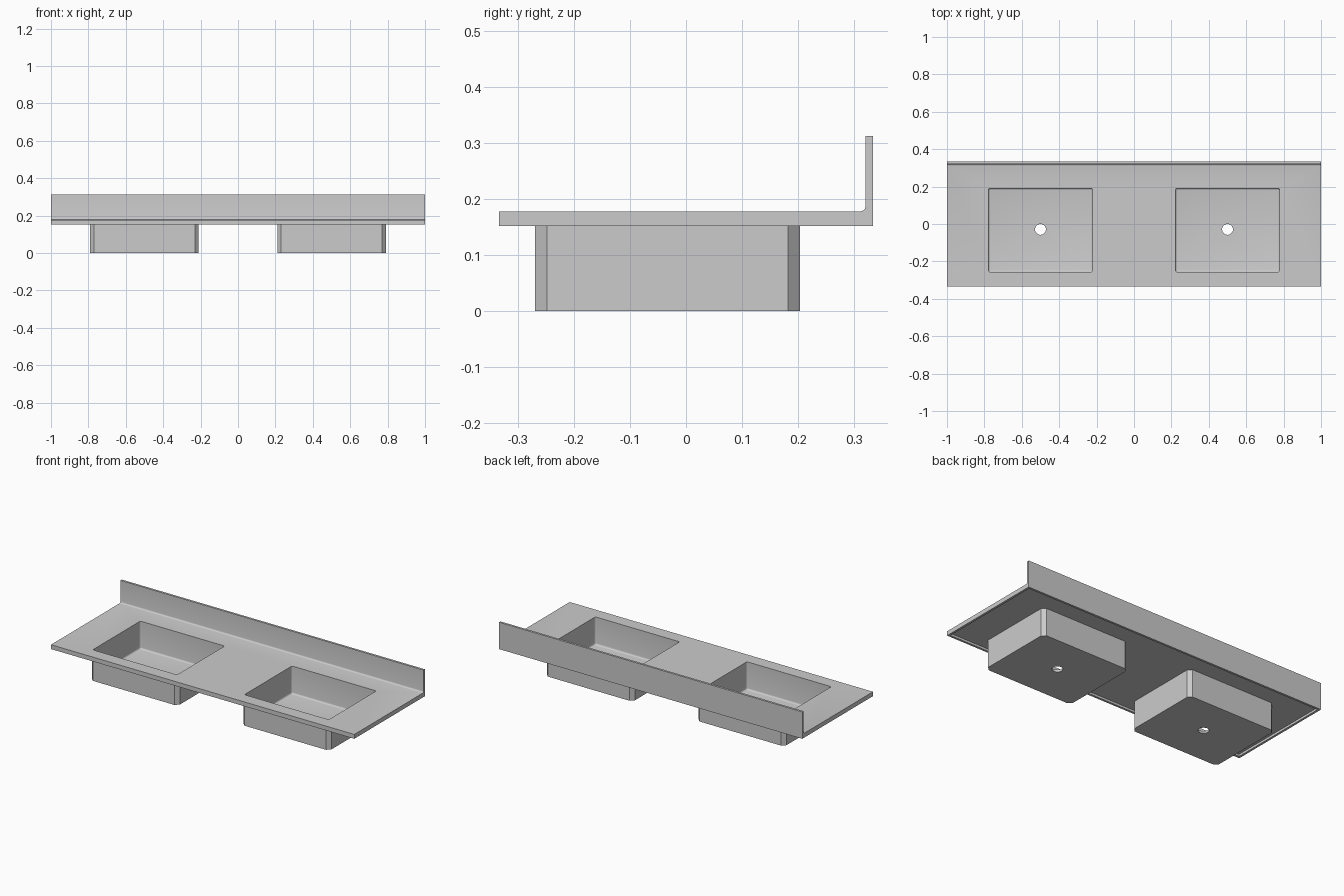
import bpy, bmesh, math
from mathutils import Vector

if "Cube" in bpy.data.objects:
    bpy.data.objects.remove(bpy.data.objects["Cube"])

W, D = 1.0, 0.333            # half width and half depth
Z0, Z1, Z2 = 0.152, 0.178, 0.312   # counter underside, top, splash top
T = 0.013                    # shell thickness


def finish(name, bm):
    bmesh.ops.recalc_face_normals(bm, faces=bm.faces)
    mesh = bpy.data.meshes.new(name)
    bm.to_mesh(mesh)
    bm.free()
    ob = bpy.data.objects.new(name, mesh)
    bpy.context.collection.objects.link(ob)
    return ob


def extrude(name, pts, vec):
    bm = bmesh.new()
    face = bm.faces.new([bm.verts.new(p) for p in pts])
    new = bmesh.ops.extrude_face_region(bm, geom=[face])["geom"]
    bmesh.ops.translate(bm, vec=Vector(vec),
                        verts=[v for v in new if isinstance(v, bmesh.types.BMVert)])
    return finish(name, bm)


def box(name, lo, hi, radius=0, segs=1, bottom=False):
    """Box with bevelled upright edges, optionally the bottom rim as well."""
    bm = bmesh.new()
    bmesh.ops.create_cube(bm, size=1)
    for v in bm.verts:
        v.co = [lo[i] if v.co[i] < 0 else hi[i] for i in range(3)]
    if radius:
        edges = []
        for e in bm.edges:
            a, b = e.verts[0].co.z, e.verts[1].co.z
            if abs(a - b) > 1e-4 or (bottom and max(a, b) < lo[2] + 1e-4):
                edges.append(e)
        bmesh.ops.bevel(bm, geom=edges, offset=radius, segments=segs,
                        profile=0.5, affect='EDGES')
    return finish(name, bm)


def combine(target, tool, operation):
    mod = target.modifiers.new(operation, 'BOOLEAN')
    mod.object, mod.operation, mod.solver = tool, operation, 'EXACT'
    bpy.context.view_layer.objects.active = target
    bpy.ops.object.modifier_apply(modifier=mod.name)
    bpy.data.objects.remove(tool)


# Counter with upstand and a coved joint, as one side profile
R = 0.009
yb = D - T
cove = [(yb - R + R * math.sin(a), Z1 + R - R * math.cos(a))
        for a in (math.pi / 2 * i / 4 for i in range(5))]
profile = [(-D, Z0), (D, Z0), (D, Z2), (yb, Z2)] + cove[::-1] + [(-D, Z1)]
top = extrude("vanity_top", [(-W, y, z) for y, z in profile], (2 * W, 0, 0))

# Hollow underside, leaving a lip all round
recess = box("recess", (-W + T, -D + T, 0.1), (W - T, D - T, Z1 - T))
combine(top, recess, 'DIFFERENCE')

# Two basins: chamfered shell, rounded bowl, drain hole
CY = -0.033
for x in (-0.5, 0.5):
    shell = box("shell", (x - 0.29, CY - 0.236, 0), (x + 0.29, CY + 0.236, 0.171), 0.021)
    combine(top, shell, 'UNION')
for x in (-0.5, 0.5):
    bowl = box("bowl", (x - 0.278, CY - 0.224, T), (x + 0.278, CY + 0.224, 0.25),
               0.01, 4, True)
    combine(top, bowl, 'DIFFERENCE')
    ring = [(x + 0.029 * math.cos(i * math.tau / 24),
             CY + 0.004 + 0.029 * math.sin(i * math.tau / 24), -0.05) for i in range(24)]
    combine(top, extrude("drain", ring, (0, 0, 0.1)), 'DIFFERENCE')

# Smooth coves, crisp edges
bpy.ops.object.select_all(action='DESELECT')
top.select_set(True)
bpy.context.view_layer.objects.active = top
bpy.ops.object.shade_smooth_by_angle(angle=math.radians(30))
